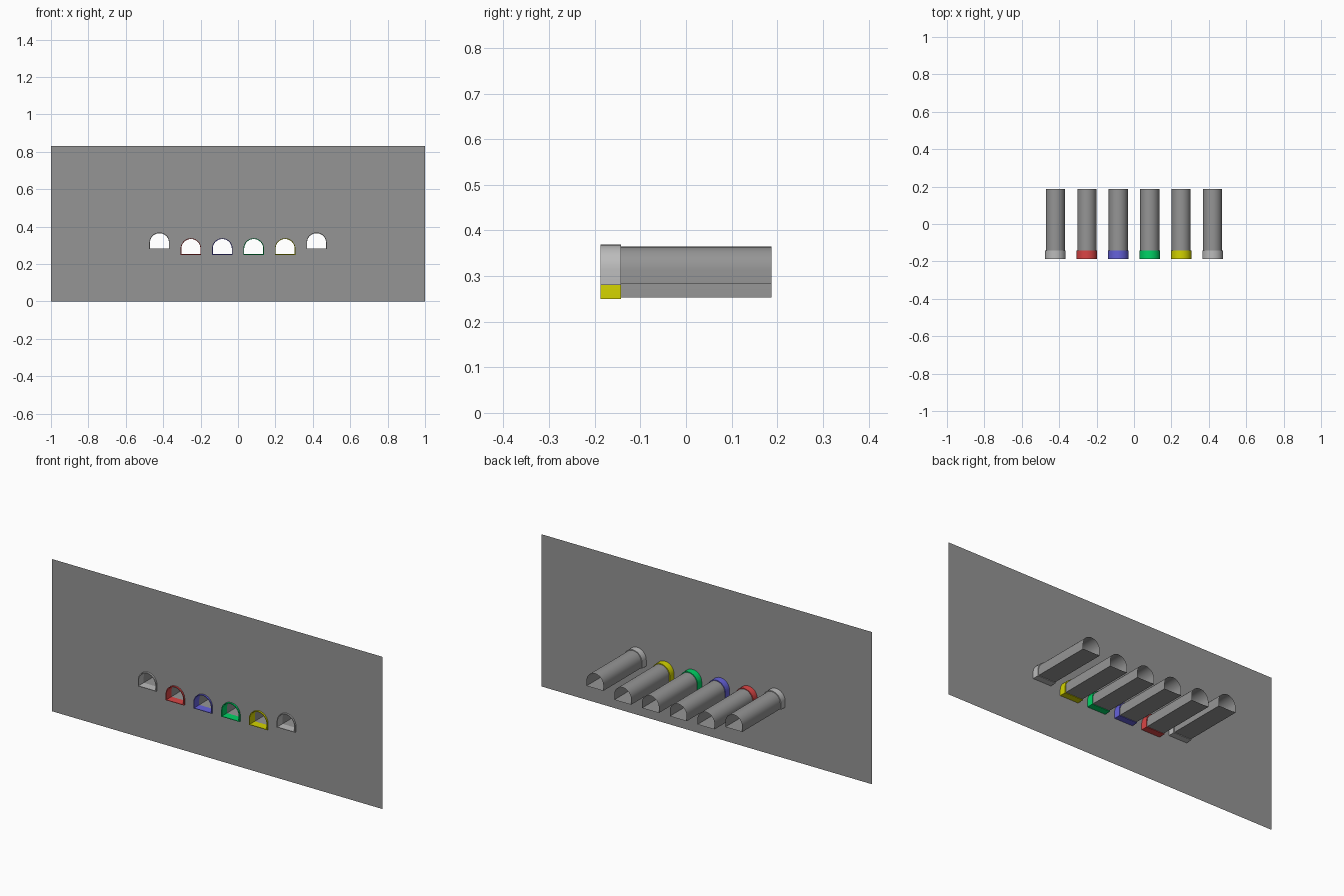
import bpy, bmesh, math

if "Cube" in bpy.data.objects:
    bpy.data.objects.remove(bpy.data.objects["Cube"])

WALL_Y, FRONT, RING_BACK, BACK = -0.178, -0.187, -0.142, 0.187
WALL_H = 0.832
SEG = 16


def material(name, rgb):
    m = bpy.data.materials.new(name)
    m.diffuse_color = (*rgb, 1)
    m.use_nodes = True
    m.node_tree.nodes["Principled BSDF"].inputs["Base Color"].default_value = m.diffuse_color
    return m


grey = material("mid_grey", (0.30, 0.30, 0.30))
light = material("light_grey", (0.50, 0.50, 0.50))
red = material("red", (0.70, 0.06, 0.06))
blue = material("blue", (0.13, 0.12, 0.70))
green = material("green", (0.0, 0.65, 0.13))
yellow = material("yellow", (0.65, 0.65, 0.0))


def arch(cx, base, r, straight):
    """Outline of a flat-bottomed arch in x, z."""
    pts = [(cx - r, base), (cx + r, base)]
    for i in range(SEG + 1):
        a = math.pi * i / SEG
        pts.append((cx + r * math.cos(a), base + straight + r * math.sin(a)))
    return pts


def finish(bm, name, mat, smooth=True):
    bmesh.ops.recalc_face_normals(bm, faces=bm.faces)
    me = bpy.data.meshes.new(name)
    bm.to_mesh(me)
    bm.free()
    ob = bpy.data.objects.new(name, me)
    bpy.context.collection.objects.link(ob)
    me.materials.append(mat)
    if smooth:
        bpy.ops.object.select_all(action='DESELECT')
        ob.select_set(True)
        bpy.context.view_layer.objects.active = ob
        bpy.ops.object.shade_smooth_by_angle(angle=math.radians(30))
    return ob


def loft(name, loops, mat, closed=False):
    """Skin matching outlines given as (points, y)."""
    bm = bmesh.new()
    rows = [[bm.verts.new((x, y, z)) for x, z in pts] for pts, y in loops]
    pairs = list(zip(rows, rows[1:]))
    if closed:
        pairs.append((rows[-1], rows[0]))
    for a, b in pairs:
        n = len(a)
        for i in range(n):
            j = (i + 1) % n
            bm.faces.new((a[i], a[j], b[j], b[i]))
    return finish(bm, name, mat)


# tunnels with a coloured collar at the mouth; outer two sit higher
mats = [light, red, blue, green, yellow, light]
holes = []
for k, mat in enumerate(mats):
    cx = (k - 2.5) * 0.168
    base = 0.2835 if k in (0, 5) else 0.2525
    inner = arch(cx, base, 0.051, 0.030)
    outer = arch(cx, base - 0.003, 0.055, 0.0335)
    holes.append(outer)
    loft(f"tunnel_{k + 1}", [(inner, RING_BACK), (inner, BACK)], grey)
    loft(f"collar_{k + 1}", [(outer, FRONT), (outer, RING_BACK),
                             (inner, RING_BACK), (inner, FRONT)], mat, True)

# thin wall pierced by the collars
bm = bmesh.new()
edges = []
for pts in [[(-1, 0), (1, 0), (1, WALL_H), (-1, WALL_H)]] + holes:
    vs = [bm.verts.new((x, WALL_Y, z)) for x, z in pts]
    edges += [bm.edges.new((vs[i], vs[(i + 1) % len(vs)])) for i in range(len(vs))]
bmesh.ops.triangle_fill(bm, edges=edges, use_beauty=True, use_dissolve=False)
finish(bm, "wall", grey, False)
